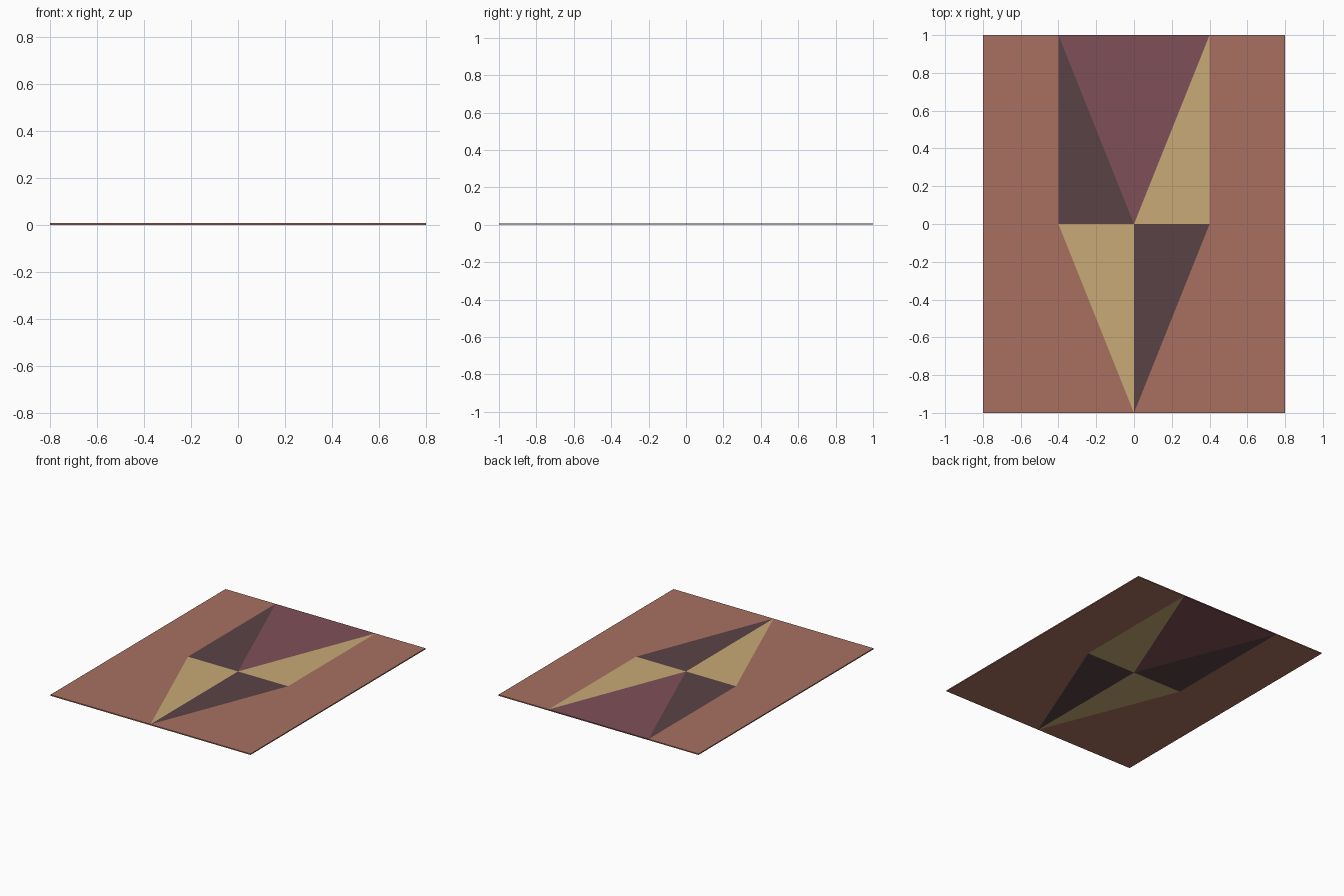
import bpy, bmesh

if "Cube" in bpy.data.objects:
    bpy.data.objects.remove(bpy.data.objects["Cube"])

THICK = 0.008


def material(name, rgb):
    m = bpy.data.materials.new(name)
    m.diffuse_color = (*rgb, 1)
    m.use_nodes = True
    m.node_tree.nodes["Principled BSDF"].inputs["Base Color"].default_value = m.diffuse_color
    return m


def srgb(*c):
    return [((v / 255 + 0.055) / 1.055) ** 2.4 for v in c]


clay = material("clay", srgb(168, 112, 97))
maroon = material("maroon", srgb(128, 80, 88))
dark = material("dark_plum", srgb(90, 66, 70))
gold = material("gold", srgb(200, 170, 118))


def tile(name, mat, outline):
    """Flat prism from a plan outline, no walls where tiles meet."""
    bm = bmesh.new()
    low = [bm.verts.new((x, y, 0)) for x, y in outline]
    high = [bm.verts.new((x, y, THICK)) for x, y in outline]
    bm.faces.new(high)
    bm.faces.new(low[::-1])
    n = len(outline)
    for i in range(n):
        (x0, y0), (x1, y1) = outline[i], outline[(i + 1) % n]
        # walls only along the outer border
        if (x0 == x1 and abs(x0) == 0.8) or (y0 == y1 and abs(y0) == 1):
            j = (i + 1) % n
            bm.faces.new((low[i], low[j], high[j], high[i]))
    bmesh.ops.recalc_face_normals(bm, faces=[f for f in bm.faces if len(f.verts) > 9])
    me = bpy.data.meshes.new(name)
    bm.to_mesh(me)
    bm.free()
    me.materials.append(mat)
    bpy.context.collection.objects.link(bpy.data.objects.new(name, me))


# side panels
tile("left_panel", clay, [(-0.8, -1), (0, -1), (-0.4, 0), (-0.4, 1), (-0.8, 1)])
tile("right_panel", clay, [(0, -1), (0.8, -1), (0.8, 1), (0.4, 1), (0.4, 0)])
# top wedge
tile("top_wedge", maroon, [(0, 0), (0.4, 1), (-0.4, 1)])
# star blades
tile("upper_left_blade", dark, [(-0.4, 0), (0, 0), (-0.4, 1)])
tile("upper_right_blade", gold, [(0, 0), (0.4, 0), (0.4, 1)])
tile("lower_left_blade", gold, [(0, -1), (0, 0), (-0.4, 0)])
tile("lower_right_blade", dark, [(0, -1), (0.4, 0), (0, 0)])
